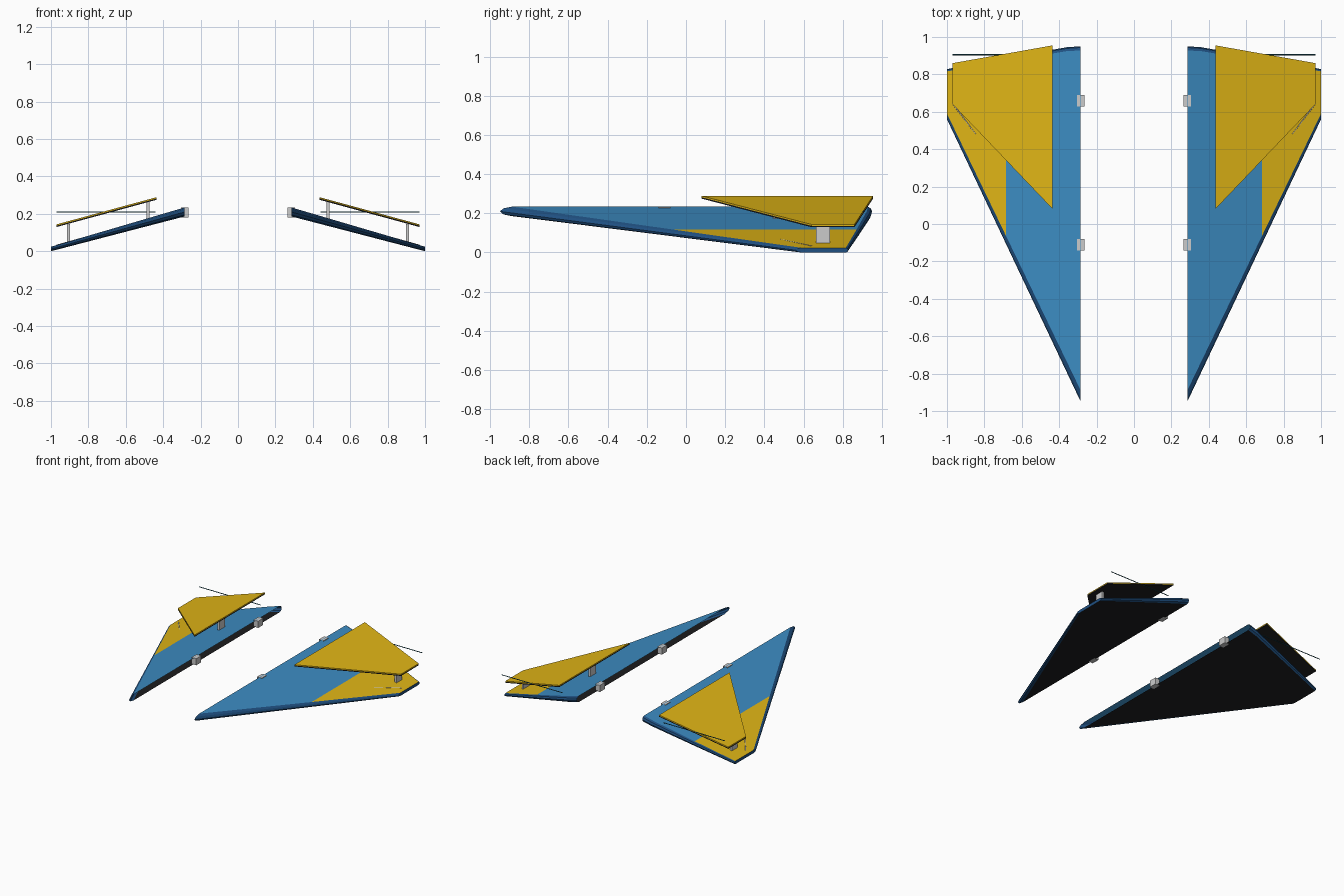
import bpy, bmesh
from mathutils import Vector, Matrix

if "Cube" in bpy.data.objects:
    bpy.data.objects.remove(bpy.data.objects["Cube"])


def material(name, rgb):
    m = bpy.data.materials.new(name)
    m.diffuse_color = (*rgb, 1)
    m.use_nodes = True
    m.node_tree.nodes["Principled BSDF"].inputs["Base Color"].default_value = m.diffuse_color
    return m


BLUE = material("blue", (0.045, 0.26, 0.54))
NAVY = material("dark_blue", (0.014, 0.08, 0.22))
YELLOW = material("yellow", (0.74, 0.46, 0.008))
BLACK = material("black", (0.012, 0.012, 0.013))
TEAL = material("teal", (0.015, 0.12, 0.17))


def finish(bm, name, mats=()):
    """Make an object from the right-hand half and mirror it across x = 0."""
    me = bpy.data.meshes.new(name)
    bm.to_mesh(me)
    bm.free()
    ob = bpy.data.objects.new(name, me)
    bpy.context.collection.objects.link(ob)
    for m in mats:
        me.materials.append(m)
    mod = ob.modifiers.new("mirror", "MIRROR")
    mod.use_mirror_merge = False
    return ob


def boxes(name, items):
    bm = bmesh.new()
    for centre, size in items:
        bmesh.ops.create_cube(bm, size=1, matrix=Matrix.Translation(centre) @ Matrix.Diagonal((*size, 1)))
    return finish(bm, name)


def rod(name, a, b, r, mats=()):
    a, b = Vector(a), Vector(b)
    bm = bmesh.new()
    rot = (b - a).to_track_quat('Z', 'Y').to_matrix().to_4x4()
    bmesh.ops.create_cone(bm, cap_ends=True, segments=8, radius1=r, radius2=r, depth=(b - a).length,
                          matrix=Matrix.Translation((a + b) / 2) @ rot)
    return finish(bm, name, mats)


# main wing: rounded-edge sections lofted outward, root left open
ROOT, SPLIT, TIP = 0.285, 0.685, 1.0
stations = [(ROOT, 0.95), (0.36, 0.945), (0.45, 0.929), (SPLIT, 0.887), (TIP, 0.828)]
edge = [(1, -1), (0.3, -0.65), (0, 0), (0.3, 0.65), (1, 1)]   # (inset, height)
bm = bmesh.new()
rings = []
for x, rear in stations:
    t = (x - ROOT) / (TIP - ROOT)
    front = -0.95 + 1.51 * t
    mid, half = 0.21 - 0.198 * t, 0.024 - 0.012 * t
    inset_f, inset_r = 0.06 - 0.03 * t, 0.022 - 0.010 * t
    pts = [(x, front + inset_f * i, mid + half * h) for i, h in edge]
    pts += [(x, rear - inset_r * i, mid + half * h) for i, h in reversed(edge)]
    rings.append([bm.verts.new(p) for p in pts])
n = len(rings[0])
for k, (r0, r1) in enumerate(zip(rings, rings[1:])):
    for i in range(n):
        j = (i + 1) % n
        f = bm.faces.new((r0[i], r0[j], r1[j], r1[i]))
        if i == 4:                      # upper skin
            f.material_index = 1 if stations[k][0] >= SPLIT else 0
        else:                           # lower skin or rounded edge
            f.material_index = 3 if i == n - 1 else 2
tip = bm.faces.new(rings[-1])
tip.material_index = 2
bmesh.ops.recalc_face_normals(bm, faces=bm.faces)
if tip.normal.x < 0:
    bmesh.ops.reverse_faces(bm, faces=bm.faces)
finish(bm, "wings", (BLUE, YELLOW, NAVY, BLACK))

# raised upper panels: yellow on top, black beneath
outline = [(0.435, 0.08), (0.97, 0.64), (0.97, 0.86), (0.435, 0.955)]
bm = bmesh.new()
levels = [[bm.verts.new((x, y, 0.289 - 0.272 * (x - 0.435) - d)) for x, y in outline]
          for d in (0, 0.007, 0.014)]
bm.faces.new(levels[0])
bm.faces.new(levels[2][::-1]).material_index = 1
for k in range(2):
    for i in range(4):
        j = (i + 1) % 4
        f = bm.faces.new((levels[k][i], levels[k + 1][i], levels[k + 1][j], levels[k][j]))
        f.material_index = k
finish(bm, "upper_panels", (YELLOW, BLACK))

# struts holding the panels, and brackets on the wing roots
boxes("panel_struts", [((0.48, 0.48, 0.215), (0.016, 0.07, 0.105)),
                       ((0.905, 0.70, 0.095), (0.016, 0.07, 0.10))])
boxes("root_brackets", [((0.285, y, 0.207), (0.04, 0.062, 0.052)) for y in (-0.11, 0.66)])

# thin rods at the panel rear and across the wing tip
rod("rear_rods", (0.44, 0.905, 0.21), (0.97, 0.905, 0.21), 0.003, (TEAL,))
rod("tip_rods", (0.845, 0.48, 0.066), (0.97, 0.645, 0.031), 0.004)
